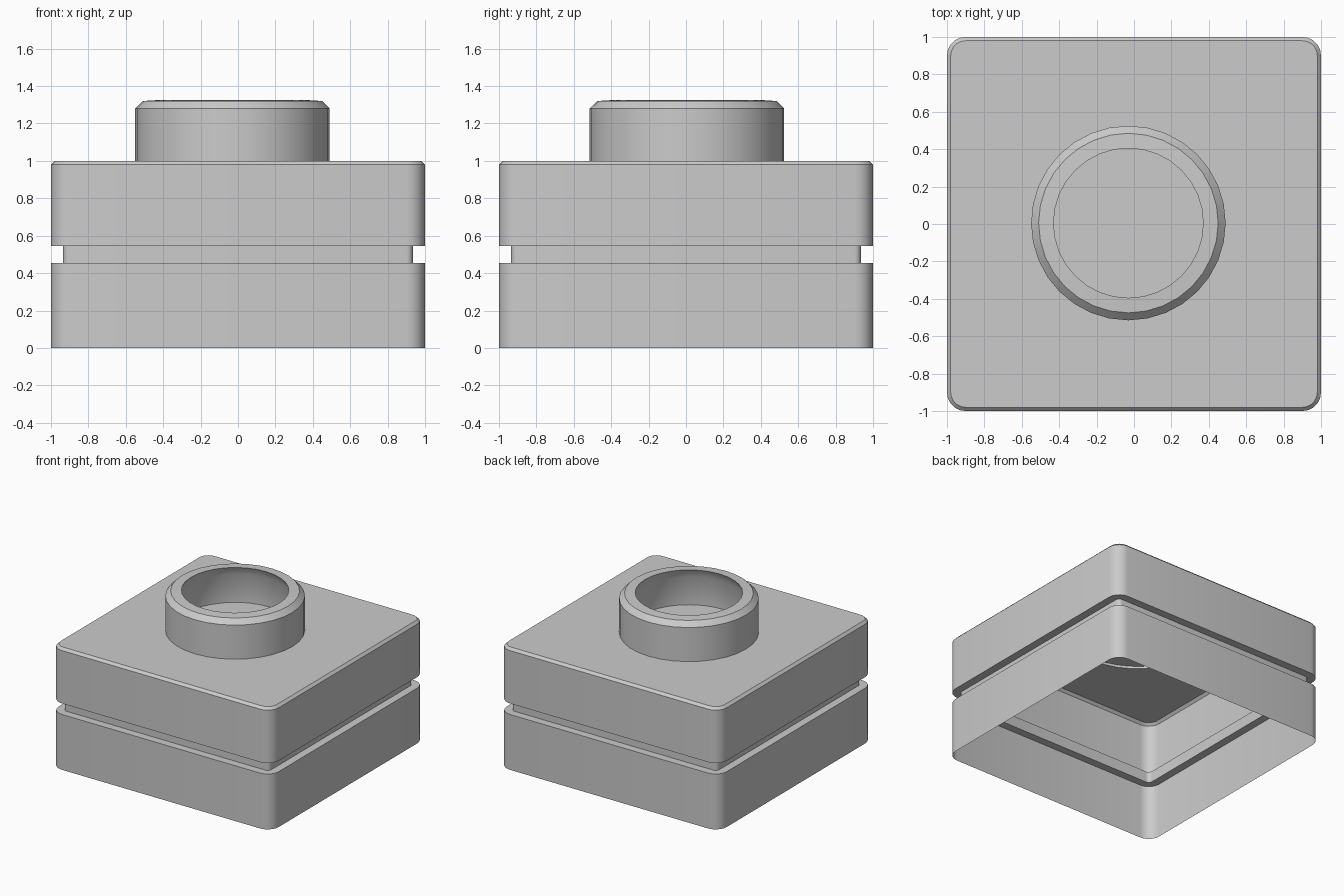
import bpy
import bmesh
from math import sin, cos, pi, radians

cube = bpy.data.objects.get("Cube")
if cube:
    bpy.data.objects.remove(cube, do_unlink=True)

grey = bpy.data.materials.new("plain grey")
grey.use_nodes = True
tint = (0.6, 0.6, 0.6, 1)
grey.diffuse_color = tint
grey.node_tree.nodes["Principled BSDF"].inputs["Base Color"].default_value = tint

STUD_X, STUD_Y, STUD_R, SIDES = -0.03, 0.005, 0.52, 32


def rounded_square(half, z, radius=0.1, steps=5):
    points = []
    for quarter in range(4):
        mid = quarter * pi / 2 + pi / 4
        sx = 1 if cos(mid) > 0 else -1
        sy = 1 if sin(mid) > 0 else -1
        for i in range(steps + 1):
            a = quarter * pi / 2 + i / steps * pi / 2
            points.append((sx * (half - radius) + radius * cos(a),
                           sy * (half - radius) + radius * sin(a), z))
    return points


def circle(radius, z):
    turn = [2 * pi * i / SIDES for i in range(SIDES)]
    return [(STUD_X + radius * cos(a), STUD_Y + radius * sin(a), z) for a in turn]


def loft(bm, rings):
    """Bridge successive closed rings and return the vertices of each."""
    loops = [[bm.verts.new(p) for p in ring] for ring in rings]
    for a, b in zip(loops, loops[1:]):
        n = len(a)
        for i in range(n):
            j = (i + 1) % n
            bm.faces.new((a[i], a[j], b[j], b[i]))
    return loops


def finish(bm, name):
    mesh = bpy.data.meshes.new(name)
    bm.to_mesh(mesh)
    bm.free()
    mesh.materials.append(grey)
    obj = bpy.data.objects.new(name, mesh)
    bpy.context.collection.objects.link(obj)
    bpy.ops.object.select_all(action='DESELECT')
    obj.select_set(True)
    bpy.context.view_layer.objects.active = obj
    bpy.ops.object.shade_smooth_by_angle(angle=radians(30))


# Thin open-bottomed box with a groove around its middle
bm = bmesh.new()
profile = [(1, 0), (1, 0.455), (0.935, 0.455), (0.935, 0.545),
           (1, 0.545), (1, 0.98), (0.98, 1)]
loops = loft(bm, [rounded_square(h, z, 0.1 - (1 - h)) for h, z in profile])

# Flat top with a round opening under the stud
hole = [bm.verts.new(p) for p in circle(STUD_R, 1)]
edges = []
for loop in (loops[-1], hole):
    for i, v in enumerate(loop):
        w = loop[(i + 1) % len(loop)]
        edges.append(bm.edges.get((v, w)) or bm.edges.new((v, w)))
bmesh.ops.triangle_fill(bm, edges=edges, use_beauty=True, normal=(0, 0, 1))
finish(bm, "box_shell")

# Hollow stud with a chamfered rim and an undercut lip
bm = bmesh.new()
profile = [(STUD_R, 1), (STUD_R, 1.28), (0.48, 1.32), (0.4, 1.325),
           (0.44, 1.25), (0.44, 1.02)]
loft(bm, [circle(r, z) for r, z in profile])
finish(bm, "stud_ring")

# Floor inside the stud
bm = bmesh.new()
bm.faces.new([bm.verts.new(p) for p in circle(STUD_R, 1.02)])
finish(bm, "stud_floor")
